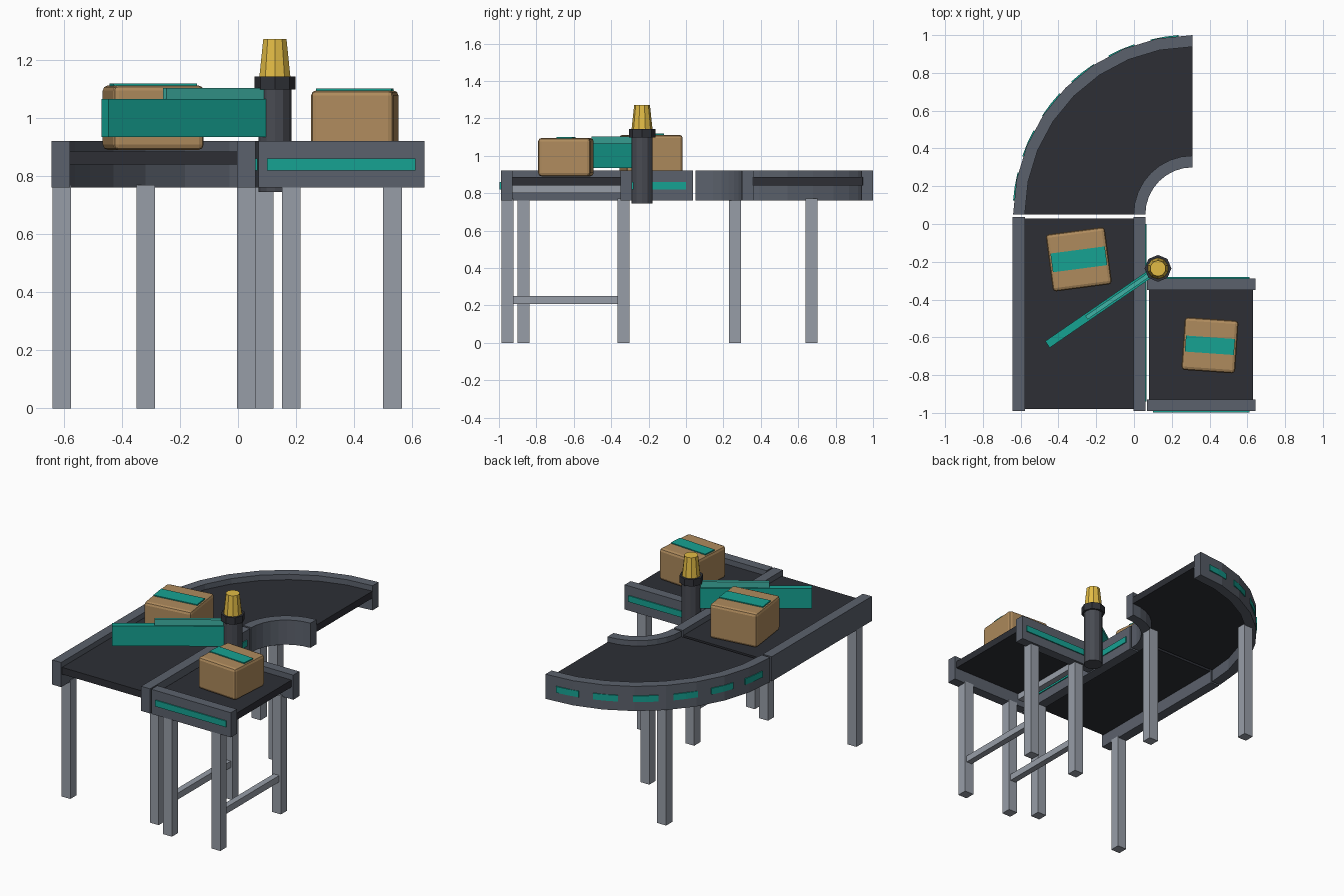
import bpy, bmesh, math

if "Cube" in bpy.data.objects:
    bpy.data.objects.remove(bpy.data.objects["Cube"])


def material(name, r, g, b):
    m = bpy.data.materials.new(name)
    m.diffuse_color = (r, g, b, 1)
    m.use_nodes = True
    m.node_tree.nodes["Principled BSDF"].inputs["Base Color"].default_value = m.diffuse_color
    return m


RAIL = material("rail_grey", 0.105, 0.12, 0.15)
BELT = material("belt_black", 0.026, 0.028, 0.036)
LEG = material("leg_grey", 0.31, 0.34, 0.39)
TEAL = material("teal", 0.008, 0.36, 0.29)
LIGHT_TEAL = material("light_teal", 0.05, 0.45, 0.38)
CARD = material("cardboard", 0.43, 0.26, 0.11)
YELLOW = material("lamp_yellow", 0.76, 0.5, 0.06)
POST = material("post_grey", 0.065, 0.07, 0.085)
COLLAR = material("collar_dark", 0.03, 0.032, 0.04)


def finish(name, bm, mat):
    bmesh.ops.recalc_face_normals(bm, faces=bm.faces)
    me = bpy.data.meshes.new(name)
    bm.to_mesh(me)
    bm.free()
    ob = bpy.data.objects.new(name, me)
    bpy.context.collection.objects.link(ob)
    me.materials.append(mat)
    return ob


def box(name, x, y, z, mat):
    """Box from (min, max) ranges."""
    bm = bmesh.new()
    bmesh.ops.create_cube(bm, size=1)
    for v in bm.verts:
        v.co = [(r[0] + r[1]) / 2 + c * (r[1] - r[0]) for r, c in zip((x, y, z), v.co)]
    return finish(name, bm, mat)


def placed_box(name, centre, size, angle, mat, bevel=0):
    """Box around a centre, turned about z, with optional rounded edges."""
    ob = box(name, *[(-s / 2, s / 2) for s in size], mat)
    ob.location = centre
    ob.rotation_euler.z = math.radians(angle)
    if bevel:
        mod = ob.modifiers.new("soft_edges", 'BEVEL')
        mod.width = bevel
        mod.segments = 2
    return ob


CX, CY = 0.31, 0.05  # centre of the bend


def arc(name, r, z, angles, n, mat):
    """Curved bar of rectangular section, angles measured from the -x side."""
    bm = bmesh.new()
    rings = []
    for i in range(n + 1):
        a = math.radians(angles[0] + (angles[1] - angles[0]) * i / n)
        rings.append([bm.verts.new((CX - q * math.cos(a), CY + q * math.sin(a), h))
                      for q, h in ((r[0], z[0]), (r[1], z[0]), (r[1], z[1]), (r[0], z[1]))])
    for a, b in zip(rings, rings[1:]):
        for k in range(4):
            bm.faces.new((a[k], a[k - 1], b[k - 1], b[k]))
    bm.faces.new(rings[0])
    bm.faces.new(rings[-1])
    return finish(name, bm, mat)


def cone(name, xy, r0, r1, z, mat, n=8):
    bm = bmesh.new()
    bmesh.ops.create_cone(bm, cap_ends=True, segments=n, radius1=r0, radius2=r1, depth=z[1] - z[0])
    ob = finish(name, bm, mat)
    ob.location = (*xy, (z[0] + z[1]) / 2)
    return ob


RZ, BZ, SZ = (0.76, 0.92), (0.84, 0.885), (0.82, 0.86)  # rail, belt, stripe heights

# Straight main conveyor
box("main_belt", (-0.58, 0.0), (-0.98, 0.03), BZ, BELT)
box("main_left_rail", (-0.642, -0.578), (-0.99, 0.037), RZ, RAIL)
box("main_right_rail", (-0.003, 0.061), (-0.99, 0.037), RZ, RAIL)
box("main_stripe", (0.055, 0.067), (-0.94, 0.0), SZ, TEAL)

# Quarter-turn conveyor
arc("bend_belt", (0.305, 0.895), BZ, (0, 90), 8, BELT)
arc("bend_inner_rail", (0.25, 0.312), RZ, (0, 90), 8, RAIL)
arc("bend_outer_rail", (0.888, 0.95), RZ, (0, 90), 8, RAIL)
for i in range(6):
    mid = 9 + i * 14.4
    arc(f"bend_stripe_{i + 1}", (0.935, 0.953), SZ, (mid - 4.5, mid + 4.5), 2, TEAL)

# Side branch conveyor
box("branch_belt", (0.08, 0.63), (-0.935, -0.345), BZ, BELT)
for side, y, sy in (("front", (-0.99, -0.928), (-0.997, -0.985)),
                    ("back", (-0.35, -0.288), (-0.293, -0.281))):
    box(f"branch_{side}_rail", (0.07, 0.642), y, RZ, RAIL)
    box(f"branch_{side}_stripe", (0.10, 0.612), sy, SZ, TEAL)
box("branch_cross_bar", (0.10, 0.14), (-0.93, -0.35), (0.80, 0.84), LEG)

# Legs and braces
legs = {"main_left": (-0.607, -0.868), "main_right": (0.028, -0.868),
        "bend_inner": (0.09, 0.262), "bend_outer": (-0.318, 0.672)}
for i, x in enumerate((0.184, 0.532)):
    legs[f"branch_front_{i + 1}"] = (x, -0.955)
    legs[f"branch_back_{i + 1}"] = (x, -0.333)
    box(f"branch_brace_{i + 1}", (x - 0.02, x + 0.02), (-0.94, -0.35), (0.208, 0.25), LEG)
for name, (x, y) in legs.items():
    box(f"{name}_leg", (x - 0.032, x + 0.032), (y - 0.032, y + 0.032), (0, 0.77), LEG)

# Parcels with tape
for name, (x, y), w, d, top, angle, tape in (
        ("large", (-0.292, -0.187), 0.315, 0.305, 1.112, 7.5, 0.10),
        ("small", (0.402, -0.642), 0.285, 0.28, 1.095, -4, 0.085)):
    placed_box(f"{name}_parcel", (x, y, (top + 0.89) / 2), (w, d, top - 0.89), angle, CARD, 0.018)
    placed_box(f"{name}_parcel_tape", (x, y, top), (w - 0.025, tape, 0.012), angle, TEAL)

# Diverter arm with its upper fin
ARM = 34.5
placed_box("diverter_arm", (-0.182, -0.448, 1.0), (0.67, 0.042, 0.13), ARM, TEAL)
placed_box("diverter_fin", (-0.083, -0.380, 1.083), (0.41, 0.022, 0.04), ARM, LIGHT_TEAL)

# Pivot post with warning lamp
PIVOT = (0.127, -0.235)
cone("pivot_post", PIVOT, 0.057, 0.057, (0.745, 1.10), POST, 12)
cone("post_collar", PIVOT, 0.071, 0.071, (1.098, 1.143), COLLAR)
cone("warning_lamp", PIVOT, 0.056, 0.042, (1.143, 1.272), YELLOW, 10)
